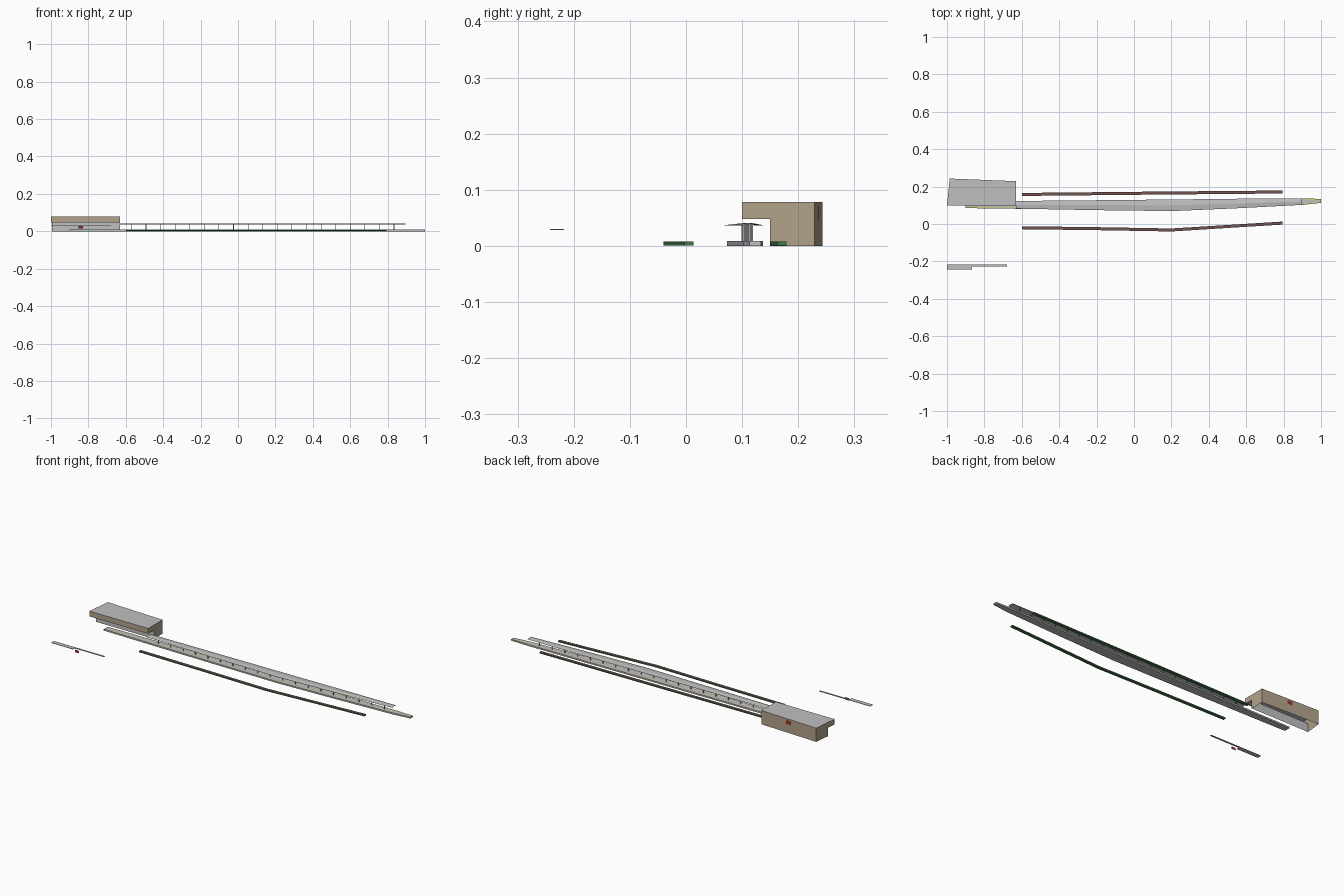
import bpy, bmesh
from mathutils import Vector

if "Cube" in bpy.data.objects:
    bpy.data.objects.remove(bpy.data.objects["Cube"])


def mat(name, c):
    m = bpy.data.materials.new(name)
    m.diffuse_color = (*c, 1)
    m.use_nodes = True
    m.node_tree.nodes["Principled BSDF"].inputs["Base Color"].default_value = m.diffuse_color
    return m


GREY = mat("concrete grey", (0.52, 0.53, 0.52))
TAN = mat("tan wall", (0.45, 0.365, 0.26))
GREEN = mat("dark green", (0.06, 0.18, 0.07))
BROWN = mat("red brown", (0.17, 0.085, 0.08))
YELLOW = mat("safety yellow", (0.7, 0.6, 0.12))
STEEL = mat("steel grey", (0.36, 0.37, 0.38))
RED = mat("sign red", (0.32, 0.035, 0.03))
DARK = mat("sign dark", (0.04, 0.04, 0.06))


def loft(name, rings, mats, side=None, skip=()):
    """Solid through equal rings; side gives the material of each ring edge."""
    bm = bmesh.new()
    vs = [[bm.verts.new(p) for p in r] for r in rings]
    n = len(rings[0])
    for a, b in zip(vs, vs[1:]):
        for i in range(n):
            if i in skip:
                continue
            j = (i + 1) % n
            f = bm.faces.new((a[i], a[j], b[j], b[i]))
            f.material_index = side[i] if side else 0
    bm.faces.new(vs[0])
    bm.faces.new(vs[-1][::-1])
    bmesh.ops.recalc_face_normals(bm, faces=bm.faces)
    me = bpy.data.meshes.new(name)
    bm.to_mesh(me)
    bm.free()
    for m in mats:
        me.materials.append(m)
    ob = bpy.data.objects.new(name, me)
    bpy.context.collection.objects.link(ob)
    return ob


def strip(name, edge, z0, z1, mats, side=None):
    """Long slab; edge rows are (x, y front, y back)."""
    return loft(name, [[(x, a, z0), (x, b, z0), (x, b, z1), (x, a, z1)] for x, a, b in edge], mats, side)


def box(name, x0, x1, y0, y1, z0, z1, m):
    return strip(name, [(x0, y0, y1), (x1, y0, y1)], z0, z1, [m])


def sign(name, corners, border):
    """Flat plate with a coloured inset panel."""
    bm = bmesh.new()
    f = bm.faces.new([bm.verts.new(c) for c in corners])
    bmesh.ops.inset_individual(bm, faces=[f], thickness=border)
    f.material_index = 1
    me = bpy.data.meshes.new(name)
    bm.to_mesh(me)
    bm.free()
    me.materials.append(DARK)
    me.materials.append(RED)
    bpy.context.collection.objects.link(bpy.data.objects.new(name, me))


# platform with yellow safety lines along both edges
platform = [(-0.9, 0.085, 0.12), (-0.6, 0.081, 0.123), (-0.2, 0.076, 0.127), (0.2, 0.073, 0.13),
            (0.55, 0.086, 0.134), (0.9, 0.102, 0.137), (1.0, 0.113, 0.134)]
H = 0.0085
loft("platform", [[(x, a, 0), (x, b, 0), (x, b, H), (x, b - 0.002, H), (x, b - 0.006, H),
                   (x, a + 0.006, H), (x, a + 0.002, H), (x, a, H)] for x, a, b in platform],
     [GREY, YELLOW], [0, 0, 0, 1, 0, 1, 0, 0])

# pitched canopy following the platform
canopy = [(-0.63, 0.082, 0.123), (-0.2, 0.074, 0.127), (0.2, 0.069, 0.131),
          (0.55, 0.084, 0.135), (0.895, 0.102, 0.137)]
loft("canopy_roof", [[(x, a, 0.0365), (x, (a + b) / 2, 0.0398), (x, b, 0.0365), (x, b, 0.037),
                      (x, (a + b) / 2, 0.0405), (x, a, 0.037)] for x, a, b in canopy], [GREY])


def canopy_mid(x):
    for (x0, a0, b0), (x1, a1, b1) in zip(canopy, canopy[1:]):
        if x <= x1:
            t = (x - x0) / (x1 - x0)
            return ((a0 + b0) * (1 - t) + (a1 + b1) * t) / 2


# canopy posts
for i in range(19):
    x = -0.57 + i * 0.078
    y = canopy_mid(x)
    box(f"canopy_post_{i + 1}", x - 0.0015, x + 0.0015, y - 0.0015, y + 0.0015, H, 0.0395, STEEL)

# station building: L profile, open underneath, with an overhang towards the platform
BACK = 1
prof = [(0.15, 0), (BACK, 0), (BACK, 0.078), (0.1, 0.078), (0.1, 0.048), (0.15, 0.048)]
rings = []
for xf, xb, yb in ((-1.0, -0.985, 0.243), (-0.632, -0.632, 0.229)):
    ring = []
    for y, z in prof:
        y = yb if y == BACK else y
        ring.append((xf + (xb - xf) * (y - 0.1) / (yb - 0.1), y, z))
    rings.append(ring)
loft("station_building", rings, [TAN, GREY], [0, 0, 1, 0, 1, 1], skip=(0,))


# plain sign plate on the slanted back wall
def wall_y(x):
    return 0.2434 - 0.014 * (x + 0.985) / 0.353


sign("back_sign", [(x, wall_y(x), z) for x, z in
                   ((-0.823, 0.048), (-0.823, 0.07), (-0.792, 0.07), (-0.792, 0.048))], 0.004)

# two long low green strips with brown tops
front = [(-0.6, -0.02), (-0.2, -0.025), (0.2, -0.032), (0.793, 0.005)]
back = [(-0.6, 0.158), (0.1, 0.165), (0.793, 0.171)]
for nm, path in (("front_green_strip", front), ("back_green_strip", back)):
    strip(nm, [(x, y - 0.008, y + 0.008) for x, y in path], 0.001, 0.008, [GREEN, BROWN], [0, 0, 1, 0])

# small separate raised walkway with a hanging sign
box("walkway_wide", -1.0, -0.865, -0.242, -0.217, 0.028, 0.03, GREY)
box("walkway_narrow", -0.865, -0.68, -0.227, -0.217, 0.028, 0.03, GREY)
sign("hanging_sign", [(x, -0.238, z) for x, z in
                      ((-0.853, 0.014), (-0.828, 0.014), (-0.828, 0.028), (-0.853, 0.028))], 0.003)
